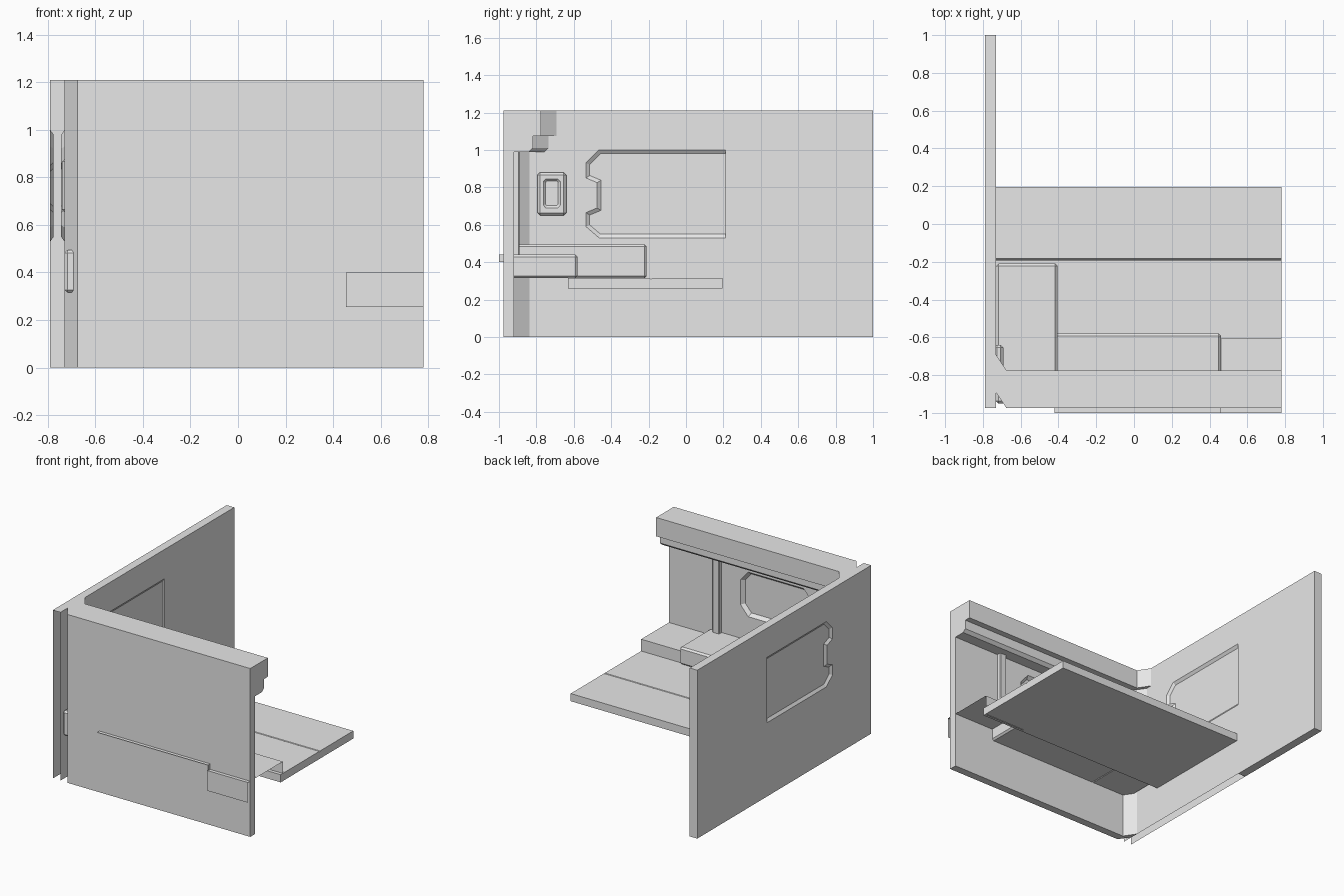
import bpy
import bmesh
from mathutils import Vector

if "Cube" in bpy.data.objects:
    bpy.data.objects.remove(bpy.data.objects["Cube"], do_unlink=True)

grey = bpy.data.materials.new("plain_grey")
grey.use_nodes = True
grey.diffuse_color = (0.8, 0.8, 0.8, 1)
grey.node_tree.nodes["Principled BSDF"].inputs["Base Color"].default_value = grey.diffuse_color


def finish(bm, name, fix=True):
    if fix:
        bmesh.ops.recalc_face_normals(bm, faces=bm.faces[:])
    mesh = bpy.data.meshes.new(name)
    bm.to_mesh(mesh)
    bm.free()
    mesh.materials.append(grey)
    obj = bpy.data.objects.new(name, mesh)
    bpy.context.collection.objects.link(obj)
    return obj


def box(name, x, y, z, bevel=0.0, open_sides=()):
    """Box from axis ranges; open_sides lists directions left without a face."""
    bm = bmesh.new()
    bmesh.ops.create_cube(bm, size=1)
    for v in bm.verts:
        v.co = [(r[0] + r[1]) / 2 + c * (r[1] - r[0]) for c, r in zip(v.co, (x, y, z))]
    if bevel:
        bmesh.ops.bevel(bm, geom=bm.edges[:], offset=bevel, segments=1, affect='EDGES')
    bm.normal_update()
    gone = [f for f in bm.faces if any(f.normal.dot(Vector(d)) > 0.9 for d in open_sides)]
    bmesh.ops.delete(bm, geom=gone, context='FACES')
    return finish(bm, name, fix=False)


def loft(name, rings):
    bm = bmesh.new()
    loops = [[bm.verts.new(p) for p in ring] for ring in rings]
    n = len(loops[0])
    for a, b in zip(loops, loops[1:]):
        for i in range(n):
            bm.faces.new((a[i], a[(i + 1) % n], b[(i + 1) % n], b[i]))
    bm.faces.new(loops[0])
    bm.faces.new(loops[-1])
    return finish(bm, name)


def cut_recess(target, points, inward, depth, slope):
    """Sink a panel with sloped edges into a flat face of the target."""
    inward = Vector(inward)
    bm = bmesh.new()
    face = bm.faces.new([bm.verts.new(p) for p in points])
    bm.normal_update()
    bmesh.ops.inset_region(bm, faces=[face], thickness=slope, depth=0,
                           use_boundary=True, use_even_offset=True)
    for v in face.verts:
        v.co += inward * depth
    rim = [e for e in bm.edges if e.is_boundary]
    out = bmesh.ops.extrude_edge_only(bm, edges=rim)["geom"]
    for v in out:
        if isinstance(v, bmesh.types.BMVert):
            v.co -= inward * 0.03
    bmesh.ops.holes_fill(bm, edges=[e for e in bm.edges if e.is_boundary], sides=0)
    cutter = finish(bm, "recess_cutter")
    cutter.hide_render = True
    mod = target.modifiers.new("recess", 'BOOLEAN')
    mod.operation = 'DIFFERENCE'
    mod.solver = 'EXACT'
    mod.object = cutter
    deps = bpy.context.evaluated_depsgraph_get()
    mesh = bpy.data.meshes.new_from_object(target.evaluated_get(deps))
    target.modifiers.clear()
    target.data = mesh
    bpy.data.objects.remove(cutter, do_unlink=True)


DOWN, FRONT, BACK = (0, 0, -1), (0, -1, 0), (0, 1, 0)
END, INNER_X, OUTER_X = 0.78, -0.73, -0.79

# Side wall: plain rear part, and front part with a notched panel on both faces
box("side_wall_rear", (OUTER_X, INNER_X), (0.21, 1.0), (0, 1.21))
side = box("side_wall_front", (OUTER_X, INNER_X), (-0.975, 0.21), (0, 1.21))
panel = [(0.25, 1.0), (-0.465, 1.0), (-0.535, 0.93), (-0.535, 0.85), (-0.475, 0.825),
         (-0.475, 0.69), (-0.535, 0.665), (-0.535, 0.59), (-0.465, 0.53), (0.25, 0.53)]
for x, inward in ((INNER_X, -1), (OUTER_X, 1)):
    cut_recess(side, [(x, y, z) for y, z in panel], (inward, 0, 0), 0.014, 0.02)

# The front part is an open shell at its ends and underneath
bm = bmesh.new()
bm.from_mesh(side.data)
bm.normal_update()
gone = [f for f in bm.faces
        if (f.normal.y < -0.9 and f.calc_center_median().y < -0.9)
        or (f.normal.y > 0.9 and f.calc_center_median().y > 0.2)
        or (f.normal.z < -0.9 and f.calc_center_median().z < 0.01)]
bmesh.ops.delete(bm, geom=gone, context='FACES')
bm.to_mesh(side.data)
bm.free()

# Front wall with cornice, turning diagonally into the side wall
profile = [(-0.975, 0), (-0.92, 0), (-0.92, 0.99), (-0.84, 0.99), (-0.818, 1.01),
           (-0.818, 1.075), (-0.775, 1.075), (-0.775, 1.21), (-0.975, 1.21)]
front = loft("front_wall", [[(END, y, z) for y, z in profile],
                            [(-0.675, y, z) for y, z in profile],
                            [(INNER_X, y + 0.082, z) for y, z in profile]])
pane = [(0.21, 0.68), (0.21, 0.86), (0.15, 0.93), (-0.29, 0.93),
        (-0.35, 0.86), (-0.35, 0.68), (-0.29, 0.61), (0.15, 0.61)]
cut_recess(front, [(x, -0.92, z) for x, z in pane], FRONT, 0.025, 0.02)

# Post between bench and cornice
box("wall_post", (0.36, 0.415), (-0.93, -0.89), (0.43, 1.0), bevel=0.006)

# Bench in three levels, the lowest one passing through the wall as an open shell
box("bench_high", (INNER_X, -0.405), (-0.95, -0.21), (0.315, 0.495), bevel=0.012)
box("bench_middle", (-0.42, 0.46), (-0.95, -0.58), (0.315, 0.44), bevel=0.012)
box("bench_low", (0.455, END), (-1.0, -0.605), (0.255, 0.40),
    open_sides=((1, 0, 0), DOWN, (-1, 0, 0)))
box("outer_ledge", (-0.42, 0.46), (-1.0, -0.97), (0.40, 0.44),
    open_sides=(FRONT, DOWN, BACK, (-1, 0, 0)))

# Floor slab with a seam across it
slab = [(-0.63, 0.26), (0.195, 0.26), (0.195, 0.315), (-0.182, 0.315),
        (-0.187, 0.307), (-0.192, 0.315), (-0.63, 0.315)]
loft("floor_slab", [[(x, y, z) for y, z in slab] for x in (INNER_X, END)])

# Small wall unit with a sunken face
unit = box("wall_unit", (INNER_X - 0.01, -0.692), (-0.795, -0.64), (0.65, 0.88), bevel=0.014)
dish = [(-0.75, 0.69), (-0.685, 0.69), (-0.672, 0.705), (-0.672, 0.83),
        (-0.685, 0.845), (-0.75, 0.845), (-0.763, 0.83), (-0.763, 0.705)]
cut_recess(unit, [(-0.692, y, z) for y, z in dish], (-1, 0, 0), 0.012, 0.012)
